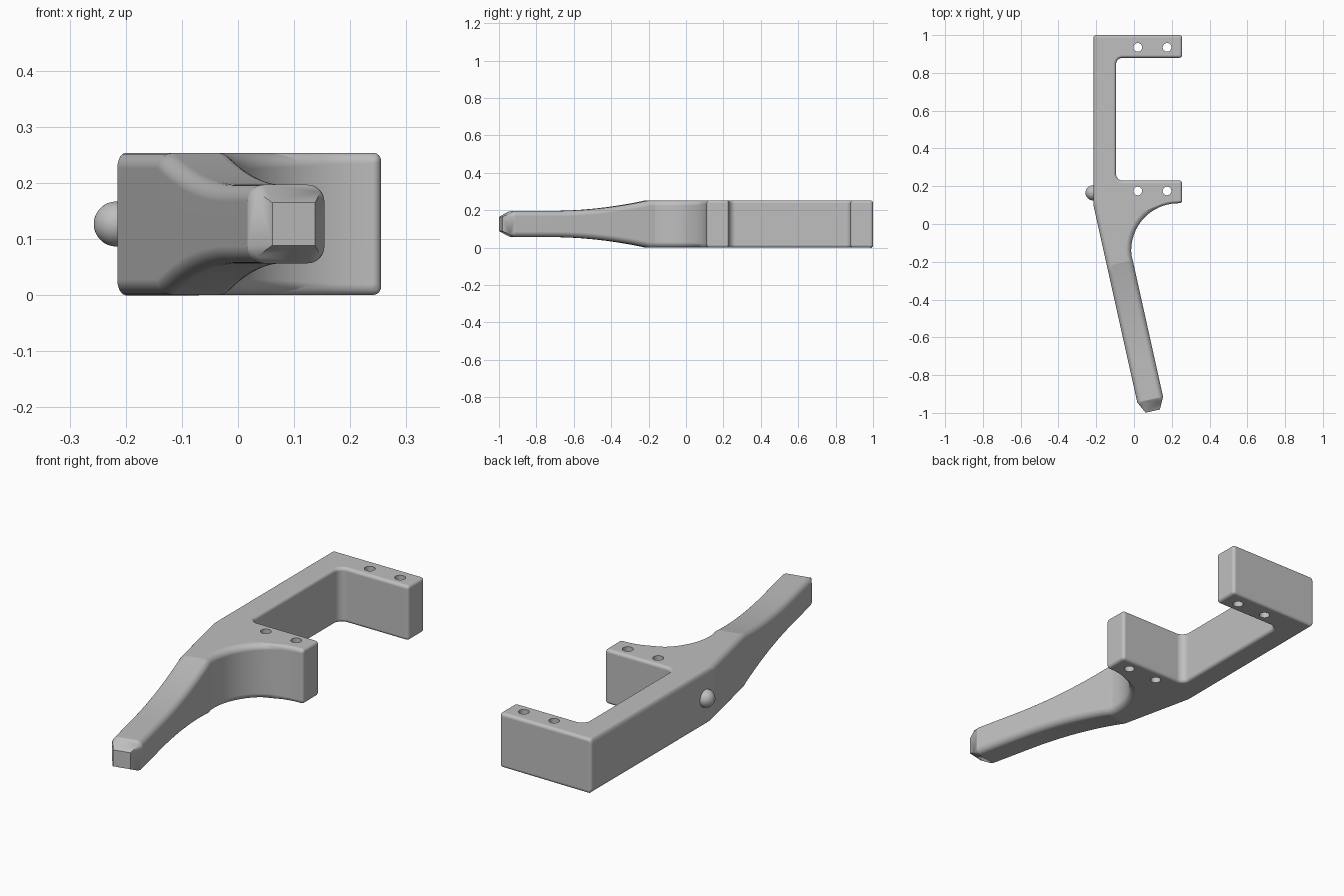
import bpy, bmesh
from math import sin, cos, radians, pi
from mathutils import Vector

cube = bpy.data.objects.get("Cube")
if cube:
    bpy.data.objects.remove(cube, do_unlink=True)

grey = bpy.data.materials.new("light grey")
grey.use_nodes = True
colour = (0.52, 0.52, 0.52, 1)
grey.diffuse_color = colour
grey.node_tree.nodes["Principled BSDF"].inputs["Base Color"].default_value = colour

MID = 0.1265                                  # half thickness of the frame
START, TIP = 0.33, 1.133                      # handle extent along its axis
ORIGIN = Vector((-0.215, 0.1))
ALONG, ACROSS = Vector((0.217, -0.976)), Vector((0.976, 0.217))


def arc(cx, cy, r, a0, a1, n):
    angles = [radians(a0 + (a1 - a0) * i / n) for i in range(n + 1)]
    return [(cx + r * cos(a), cy + r * sin(a)) for a in angles]


def handle_point(s, side):
    return ORIGIN + ALONG * s + ACROSS * side


def half_thickness(s):
    t = min(1, (s - START) / 0.53)
    return 0.07 + (MID - 0.07) * (1 - t) ** 2


def make_object(name, bm):
    mesh = bpy.data.meshes.new(name)
    bm.to_mesh(mesh)
    bm.free()
    obj = bpy.data.objects.new(name, mesh)
    bpy.context.collection.objects.link(obj)
    mesh.materials.append(grey)
    return obj


def activate(obj):
    bpy.ops.object.select_all(action='DESELECT')
    obj.select_set(True)
    bpy.context.view_layer.objects.active = obj


# Frame outline: finger curve, front prong, inner recess, rear prong, back
outline = [handle_point(START, 0.14)]
outline += arc(0.235, -0.14, 0.25, 186, 90, 15)
outline += [(0.255, 0.11), (0.255, 0.23)]
outline += arc(-0.06, 0.265, 0.035, 270, 180, 10)
outline += arc(-0.06, 0.845, 0.035, 180, 90, 10)
outline += [(0.255, 0.88), (0.255, 1.0), (-0.215, 1.0), ORIGIN, handle_point(START, 0)]

bm = bmesh.new()
low = [bm.verts.new((p[0], p[1], 0)) for p in outline]
high = [bm.verts.new((p[0], p[1], 2 * MID)) for p in outline]
bm.faces.new(high)
bm.faces.new(low[::-1])
for i in range(len(outline) - 1):
    bm.faces.new((low[i], low[i + 1], high[i + 1], high[i]))


# Handle: rings swept from the frame to a chamfered tip
def ring(s, inset, h):
    corners = ((inset, -h), (0.14 - inset, -h), (0.14 - inset, h), (inset, h))
    return [bm.verts.new((*handle_point(s, side), MID + z)) for side, z in corners]


rings = [[low[-1], low[0], high[0], high[-1]]]
for i in range(1, 15):
    s = START + 0.53 * i / 14
    rings.append(ring(s, 0, half_thickness(s)))
rings += [ring(1.07, 0, 0.07), ring(TIP, 0.031, 0.038)]
for a, b in zip(rings, rings[1:]):
    for k in range(4):
        n = (k + 1) % 4
        bm.faces.new((a[k], a[n], b[n], b[k]))
bm.faces.new(rings[-1])
bmesh.ops.recalc_face_normals(bm, faces=bm.faces)

# Rounded edges: wider on the handle and finger curve, none on the tip
weight = bm.edges.layers.float.new("bevel_weight_edge")
tip_verts = set(rings[-1])
tip_ring = set(rings[-2])
for e in bm.edges:
    if tip_verts & set(e.verts) or set(e.verts) <= tip_ring:
        continue
    if e.calc_face_angle(0) > radians(50):
        centre = (e.verts[0].co + e.verts[1].co) / 2
        e[weight] = 1.0 if centre.y < 0.09 else 0.5
frame = make_object("handle_frame", bm)
bevel = frame.modifiers.new("rounding", 'BEVEL')
bevel.limit_method = 'WEIGHT'
bevel.width = 0.03
bevel.segments = 10
bevel.use_clamp_overlap = False

# Screw holes through both prongs
bm = bmesh.new()
for x in (0.02, 0.175):
    for y in (0.175, 0.935):
        made = bmesh.ops.create_cone(bm, cap_ends=True, segments=48, radius1=0.023,
                                     radius2=0.023, depth=0.6)
        bmesh.ops.translate(bm, verts=made["verts"], vec=(x, y, MID))
cutter = make_object("hole_cutter", bm)
cutter.hide_render = True
holes = frame.modifiers.new("holes", 'BOOLEAN')
holes.operation = 'DIFFERENCE'
holes.solver = 'EXACT'
holes.object = cutter
activate(frame)
for name in ("rounding", "holes"):
    bpy.ops.object.modifier_apply(modifier=name)
bpy.data.objects.remove(cutter, do_unlink=True)
bpy.ops.object.shade_smooth_by_angle(angle=radians(11))
normals = frame.modifiers.new("normals", 'WEIGHTED_NORMAL')
normals.keep_sharp = True

# Round button on the outer side
bm = bmesh.new()
bmesh.ops.create_uvsphere(bm, u_segments=40, v_segments=24, radius=0.04)
bmesh.ops.translate(bm, verts=bm.verts, vec=(-0.217, 0.165, MID))
button = make_object("side_button", bm)
activate(button)
bpy.ops.object.shade_smooth_by_angle(angle=radians(30))
